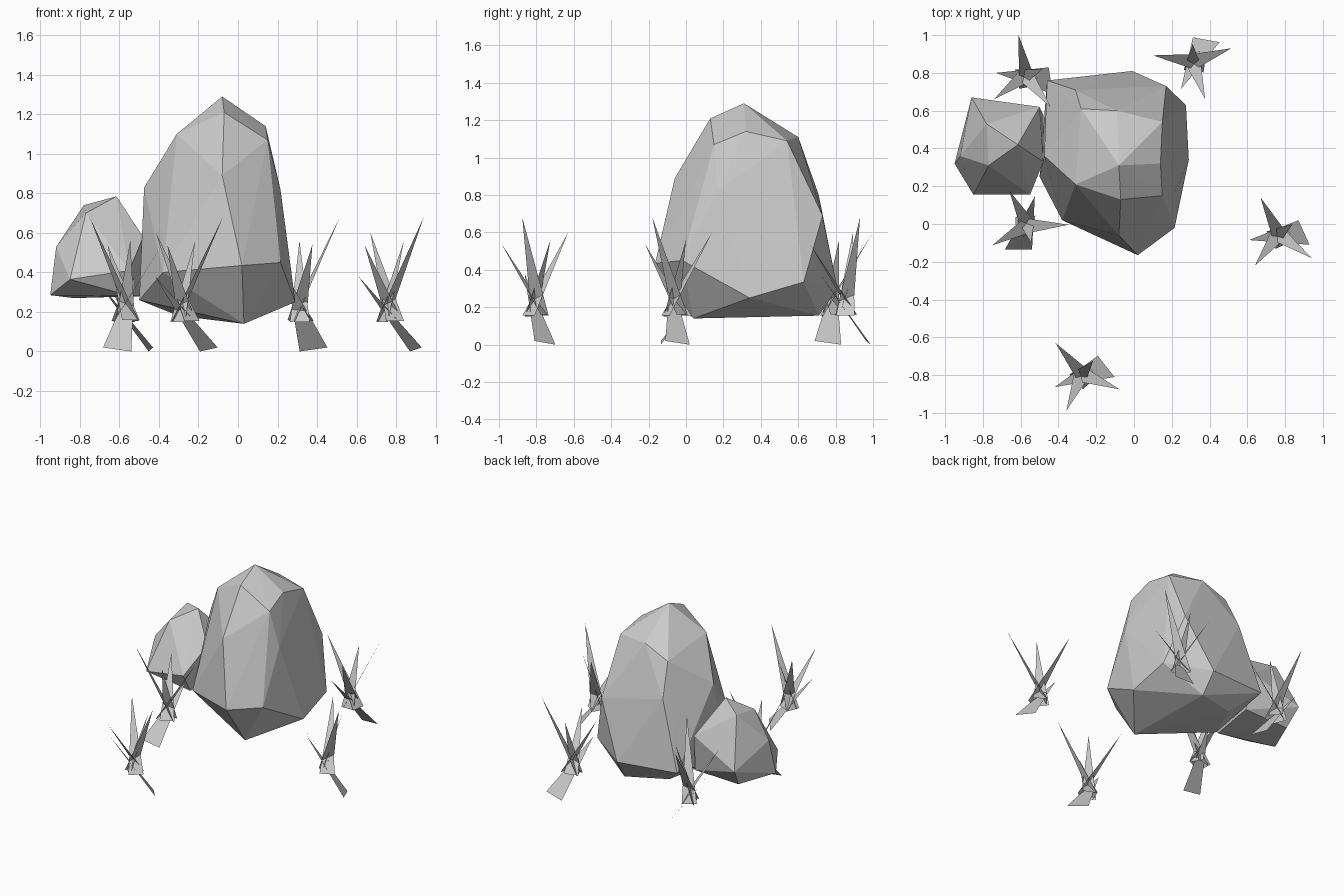
import bpy, bmesh
from math import radians
from mathutils import Vector

if "Cube" in bpy.data.objects:
    bpy.data.objects.remove(bpy.data.objects["Cube"])


def add_object(name, bm):
    mesh = bpy.data.meshes.new(name)
    bm.to_mesh(mesh)
    bm.free()
    obj = bpy.data.objects.new(name, mesh)
    bpy.context.collection.objects.link(obj)
    return obj


def rock(name, corners):
    """Faceted boulder: the hull around a few corner points."""
    bm = bmesh.new()
    for c in corners:
        bm.verts.new(c)
    bmesh.ops.convex_hull(bm, input=bm.verts[:])
    loose = [v for v in bm.verts if not v.link_faces]
    bmesh.ops.delete(bm, geom=loose, context='VERTS')
    bmesh.ops.recalc_face_normals(bm, faces=bm.faces[:])
    return add_object(name, bm)


# Large boulder: crown, shoulders, widest ring, underside
rock("large_rock", [
    (-.08, .31, 1.29), (-.07, .13, 1.21), (.14, .32, 1.14), (.15, .15, 1.07),
    (.15, .54, 1.09), (-.09, .60, 1.11), (-.31, .21, 1.10), (-.28, .61, 1.03),
    (-.08, -.06, .89), (.215, .17, .82), (.17, .73, .69), (-.475, .36, .83),
    (-.31, .71, .80),
    (.02, -.165, .435), (.215, -.02, .45), (-.38, .02, .40), (-.46, .76, .32),
    (-.01, .81, .30), (.275, .63, .335), (.29, .34, .25), (-.50, .25, .26),
    (.03, .04, .14), (0, .71, .155), (-.30, .62, .18)])

# Small boulder leaning on its left side
rock("small_rock", [
    (-.615, .42, .785), (-.78, .53, .74), (-.77, .31, .70), (-.92, .36, .53),
    (-.50, .62, .55), (-.48, .33, .58), (-.86, .67, .40), (-.85, .155, .365),
    (-.55, .155, .41), (-.95, .32, .285), (-.54, .22, .28), (-.83, .58, .27),
    (-.48, .58, .28)])

# Grass blades: tip, base centre, base width
BLADES = [
    ((.17, -.12, .68), (-.04, .03, .155), .10),
    ((-.10, .20, .60), (.025, -.05, .155), .10),
    ((-.13, -.16, .54), (.02, .04, .16), .10),
    ((.07, .06, .56), (-.04, -.02, .15), .10),
    ((-.16, -.025, .38), (.13, .015, .01), .145),
]


def grass(name, x, y, turn):
    bm = bmesh.new()
    for tip, base, width in BLADES:
        tip, base = Vector(tip), Vector(base)
        lean = tip - base
        side = Vector((-lean.y, lean.x, 0)).normalized() * width / 2
        if width > .12:
            side = Vector((-.03, .065, -.01))
        bm.faces.new([bm.verts.new(p) for p in (base - side, base + side, tip)])
    obj = add_object(name, bm)
    obj.location = (x, y, 0)
    obj.rotation_euler.z = radians(turn)


# Five tufts scattered round the rocks
for i, (x, y, turn) in enumerate([(.77, -.06, 0), (.32, .86, 55), (-.27, -.80, 14),
                                  (-.57, .78, -16), (-.57, -.01, -115)]):
    grass(f"grass_tuft_{i + 1}", x, y, turn)
